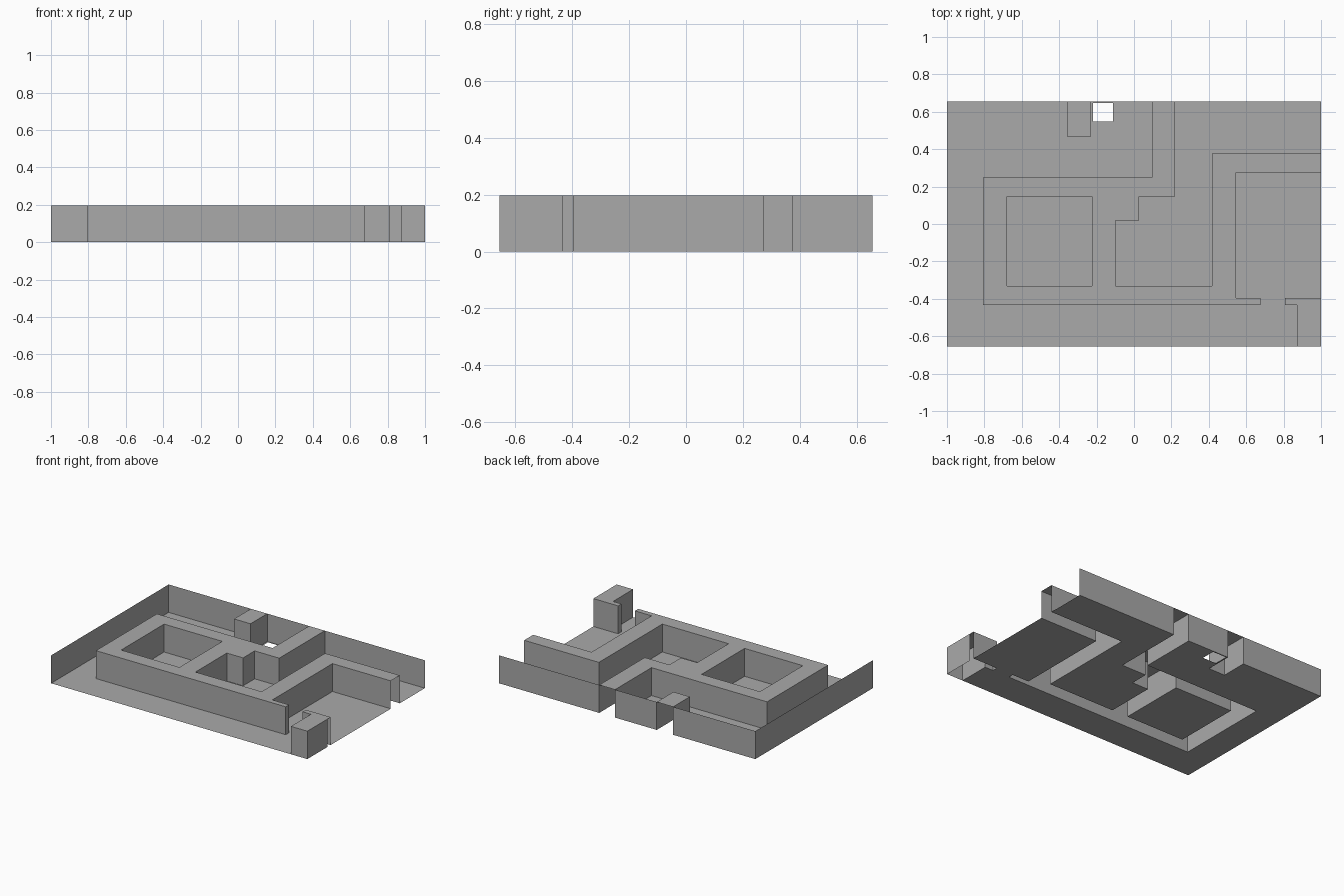
import bpy, bmesh

cube = bpy.data.objects.get("Cube")
if cube:
    bpy.data.objects.remove(cube, do_unlink=True)

H = 0.197            # wall height
X, Y = 1.0, 0.655    # half extents

grey = bpy.data.materials.new("plain_grey")
grey.use_nodes = True
colour = (0.4, 0.4, 0.4, 1)
grey.diffuse_color = colour
grey.node_tree.nodes["Principled BSDF"].inputs["Base Color"].default_value = colour


def make_object(name, bm):
    mesh = bpy.data.meshes.new(name)
    bm.to_mesh(mesh)
    bm.free()
    mesh.materials.append(grey)
    bpy.context.collection.objects.link(bpy.data.objects.new(name, mesh))


def rect(x0, x1, y0, y1):
    return [(x0, y0), (x1, y0), (x1, y1), (x0, y1)]


def edges_of(loop):
    return list(zip(loop, loop[1:] + loop[:1]))


def flat(name, z, *loops):
    """Flat sheet bounded by the first loop, with the others as holes."""
    bm = bmesh.new()
    edges = []
    for loop in loops:
        verts = [bm.verts.new((x, y, z)) for x, y in loop]
        edges += [bm.edges.new(pair) for pair in edges_of(verts)]
    bmesh.ops.triangle_fill(bm, edges=edges, use_beauty=True, normal=(0, 0, 1))
    for f in bm.faces:
        if f.normal.z < 0:
            f.normal_flip()
    bmesh.ops.dissolve_limit(bm, angle_limit=0.01, verts=bm.verts[:], edges=bm.edges[:])
    make_object(name, bm)


def upright(name, segments):
    """Thin upright sheets standing on plan segments."""
    bm = bmesh.new()
    for (ax, ay), (bx, by) in segments:
        bm.faces.new([bm.verts.new(p) for p in
                      ((bx, by, 0), (ax, ay, 0), (ax, ay, H), (bx, by, H))])
    bmesh.ops.remove_doubles(bm, verts=bm.verts[:], dist=1e-4)
    make_object(name, bm)


# Plan outlines shared by floors and wall tops
outer_path = [(1, .275), (.545, .275), (.545, -.395), (.675, -.395), (.675, -.432),
              (-.807, -.432), (-.807, .248), (.096, .248), (.096, Y)]
court_path = [(.219, Y), (.219, .147), (.027, .147), (.027, .018), (-.1, .018),
              (-.1, -.332), (.417, -.332), (.417, .376), (1, .376)]
post_path = [(.872, -Y), (.872, -.432), (.807, -.432), (.807, -.395), (1, -.395)]
stub_path = [(-.23, Y), (-.23, .468), (-.358, .468), (-.358, Y)]
room = rect(-.68, -.225, -.332, .147)
shaft = rect(-.22, -.112, .548, .648)

# Floors
yard = [(-X, -Y)] + post_path + outer_path + stub_path + [(-X, Y)]
court = court_path + [(X, Y)]
flat("yard_floor", 0, yard, shaft)
flat("court_floor", 0, court)
flat("room_floor", 0, room)

# Wall tops
flat("main_wall_top", H, outer_path + court_path, room)
flat("stub_top", H, stub_path)
flat("corner_post_top", H, post_path + [(X, -Y)])


# Wall sides rise from every floor edge except on the open front and right
def is_open(a, b):
    return a[0] == b[0] == X or a[1] == b[1] == -Y


for name, loop in (("yard_walls", yard), ("court_walls", court), ("room_walls", room)):
    upright(name, [e for e in edges_of(loop) if not is_open(*e)])

# Outer faces of the corner post
upright("corner_post_sides", [((X, -Y), (.872, -Y)), ((X, -.432), (X, -Y))])
